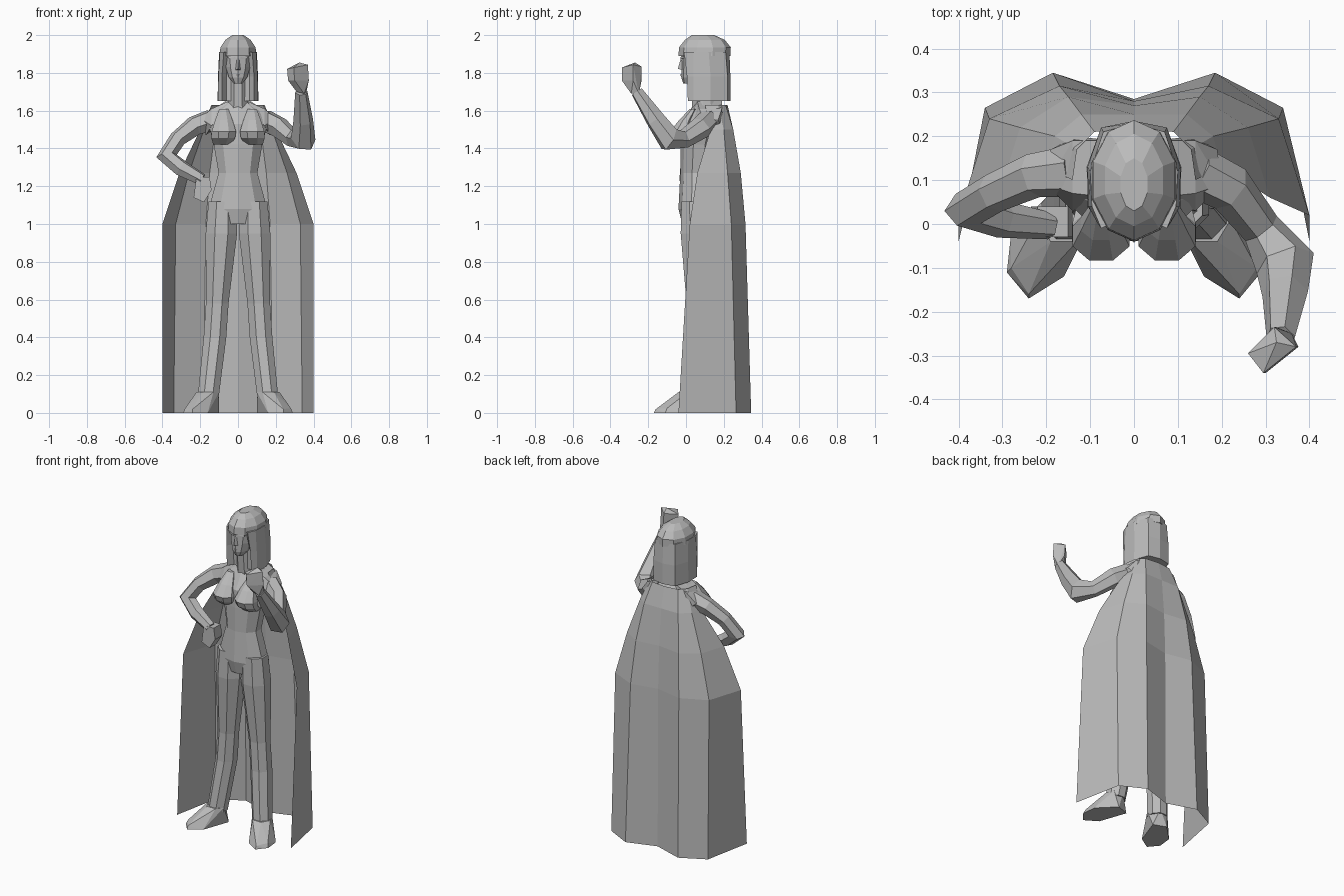
import bpy, bmesh, math
from mathutils import Vector

if "Cube" in bpy.data.objects:
    bpy.data.objects.remove(bpy.data.objects["Cube"], do_unlink=True)

stone = bpy.data.materials.new("stone_grey")
stone.use_nodes = True
GREY = (0.5, 0.5, 0.5, 1)
stone.diffuse_color = GREY
stone.node_tree.nodes["Principled BSDF"].inputs["Base Color"].default_value = GREY


def finish(name, bm):
    bmesh.ops.recalc_face_normals(bm, faces=bm.faces)
    mesh = bpy.data.meshes.new(name)
    bm.to_mesh(mesh)
    bm.free()
    mesh.materials.append(stone)
    ob = bpy.data.objects.new(name, mesh)
    bpy.context.scene.collection.objects.link(ob)
    return ob


def skin(name, rings, closed=True, caps=True):
    """Bridge a list of point rings with faces."""
    bm = bmesh.new()
    rows = [[bm.verts.new(p) for p in r] for r in rings]
    n = len(rows[0])
    for a, b in zip(rows, rows[1:]):
        for i in range(n if closed else n - 1):
            j = (i + 1) % n
            bm.faces.new((a[i], a[j], b[j], b[i]))
    if closed and caps:
        bm.faces.new(rows[0])
        bm.faces.new(rows[-1])
    return finish(name, bm)


def loft(name, rings, sides=8, turn=0.5):
    """Rings are (x, y, z, half width, half depth)."""
    angles = [2 * math.pi * (i + turn) / sides for i in range(sides)]
    return skin(name, [[(x + rx * math.cos(a), y + ry * math.sin(a), z) for a in angles]
                       for x, y, z, rx, ry in rings])


def limb(name, path, bend, sides=6):
    """Path is (x, y, z, radius across the bend, radius in the bend plane)."""
    pts = [Vector(p[:3]) for p in path]
    normal = (pts[bend] - pts[0]).cross(pts[-1] - pts[bend]).normalized()
    rings = []
    for i, p in enumerate(pts):
        before = (p - pts[i - 1]).normalized() if i else Vector()
        after = (pts[i + 1] - p).normalized() if i < len(pts) - 1 else Vector()
        t = (before + after).normalized()
        u = (normal - t * normal.dot(t)).normalized()
        v = t.cross(u)
        ra, rb = path[i][3:]
        rings.append([p + u * ra * math.cos(a) + v * rb * math.sin(a)
                      for a in (2 * math.pi * (k + 0.5) / sides for k in range(sides))])
    return skin(name, rings)


def hull(name, points):
    bm = bmesh.new()
    for p in points:
        bm.verts.new(p)
    res = bmesh.ops.convex_hull(bm, input=bm.verts)
    loose = [v for v in bm.verts if not v.link_faces]
    bmesh.ops.delete(bm, geom=loose, context="VERTS")
    return finish(name, bm)


def mirrored(half):
    """Half profile running from the centre line outward, as a full row."""
    return [(-x, y) for x, y in reversed(half[1:])] + half


# Cape: an open sheet hanging from the shoulders
cape = {
    0.0: [(0, .285), (.185, .345), (.34, .265), (.40, -.04)],
    1.0: [(0, .28), (.17, .315), (.33, .24), (.40, .02)],
    1.27: [(0, .27), (.15, .29), (.26, .22), (.31, .06)],
    1.5: [(0, .25), (.12, .25), (.18, .20), (.20, .13)],
    1.63: [(0, .22), (.09, .21), (.13, .17), (.14, .10)],
}
skin("cape", [[(x, y, z) for x, y in mirrored(h)] for z, h in cape.items()], closed=False)

# Torso
loft("torso", [
    (0, .06, 1.0, .13, .08), (0, .06, 1.08, .163, .10), (0, .06, 1.27, .108, .09),
    (0, .07, 1.42, .135, .10), (0, .09, 1.53, .165, .115), (0, .11, 1.60, .15, .09),
    (0, .11, 1.65, .07, .06)], sides=10)
loft("neck", [(0, .09, 1.6, .06, .06), (0, .07, 1.8, .05, .055)])

# Legs, feet and bust, the same on both sides
for label, s in (("left", 1), ("right", -1)):
    loft(label + "_leg", [(s * x, y, z, rx, ry) for x, y, z, rx, ry in (
        (.082, .05, 1.12, .08, .08), (.088, .055, .95, .09, .09),
        (.11, .06, .58, .065, .062), (.122, .06, .4, .065, .065),
        (.158, .02, .08, .06, .062))])
    sole = [(.10, .05), (.18, .08), (.28, -.02), (.29, -.11), (.24, -.17), (.16, -.12)]
    ankle = [(.10, 0), (.14, .07), (.20, .06), (.22, .01), (.19, -.04), (.13, -.04)]
    hull(label + "_foot", [(s * x, y, 0) for x, y in sole] +
         [(s * x, y, .11) for x, y in ankle] +
         [(s * .24, -.16, .02), (s * .28, -.10, .025), (s * .17, -.11, .025)])
    loft(label + "_breast", [
        (s * .085, .02, 1.42, .05, .05), (s * .078, -.02, 1.455, .068, .055),
        (s * .075, -.028, 1.49, .07, .06), (s * .075, .0, 1.55, .05, .04),
        (s * .075, .04, 1.61, .025, .02)])
    # Cape gathered over the shoulder
    hull(label + "_shoulder", [(s * x, y, z) for x, y, z in (
        (.05, .06, 1.65), (.05, .19, 1.65), (.14, .07, 1.61), (.14, .19, 1.61),
        (.20, .09, 1.56), (.19, .17, 1.55), (.14, .03, 1.52), (.13, .2, 1.5),
        (.17, .10, 1.47))])

# Raised left arm and its fist
limb("left_arm", [
    (.14, .12, 1.55, .06, .06), (.22, .08, 1.51, .055, .06), (.29, -.01, 1.45, .045, .05),
    (.345, -.09, 1.45, .068, .072), (.345, -.16, 1.55, .052, .055),
    (.335, -.26, 1.70, .032, .035)], bend=3)
fist = [(.265, -.295), (.325, -.235), (.375, -.28), (.30, -.34)]
hull("left_fist", [(x, y, 1.76) for x, y in fist] +
     [(x - .005, y, 1.82 + (x - .26) * .2) for x, y in fist] +
     [(.31, -.26, 1.70), (.36, -.25, 1.69), (.35, -.29, 1.69), (.31, -.29, 1.70),
      (.325, -.27, 1.855)])

# Right arm bent with the fist on the hip
limb("right_arm", [
    (-.14, .12, 1.55, .06, .06), (-.23, .11, 1.52, .05, .055), (-.32, .07, 1.45, .045, .045),
    (-.378, .035, 1.36, .045, .055), (-.30, .01, 1.295, .042, .045),
    (-.19, -.005, 1.235, .03, .033)], bend=3)
hull("right_fist", [(x, y, z) for y in (-.03, .04) for x, z in (
    (-.22, 1.25), (-.15, 1.25), (-.14, 1.18), (-.18, 1.115), (-.235, 1.14))])

# Face
loft("face", [
    (0, .02, 1.745, .025, .035), (0, .035, 1.775, .05, .06), (0, .045, 1.83, .068, .07),
    (0, .05, 1.88, .073, .075), (0, .05, 1.94, .07, .07)], sides=10)
hull("nose", [(-.014, -.02, 1.815), (.014, -.02, 1.815), (0, -.043, 1.822),
              (-.007, -.02, 1.88), (.007, -.02, 1.88), (0, -.028, 1.875)])
hull("lips", [(-.022, -.012, 1.79), (.022, -.012, 1.79), (0, -.031, 1.795),
              (0, -.026, 1.778), (0, -.01, 1.785)])
for label, s in (("left", 1), ("right", -1)):
    hull(label + "_brow", [(s * x, y, z) for x, y, z in (
        (.012, -.028, 1.873), (.05, -.012, 1.877), (.05, -.01, 1.888), (.012, -.028, 1.885),
        (.012, 0, 1.88), (.05, .01, 1.88))])

# Hair: a rounded cap with a fringe and a long fall open at the face
loft("hair_cap", [
    (0, .098, 1.89, .102, .138), (0, .10, 1.935, .098, .137),
    (0, .10, 1.975, .07, .105), (0, .09, 2.0, .032, .06)], sides=10)
fall = {
    1.65: [(0, .235), (.075, .22), (.108, .13), (.106, .04), (.085, .01), (.06, .045)],
    1.78: [(0, .235), (.075, .22), (.106, .13), (.104, .04), (.085, .005), (.062, .04)],
    1.91: [(0, .23), (.07, .21), (.10, .12), (.096, .04), (.075, -.01), (.055, .0)],
}
rows = [[(x, y, z) for x, y in mirrored(h)] for z, h in fall.items()]
skin("hair_fall", rows)
